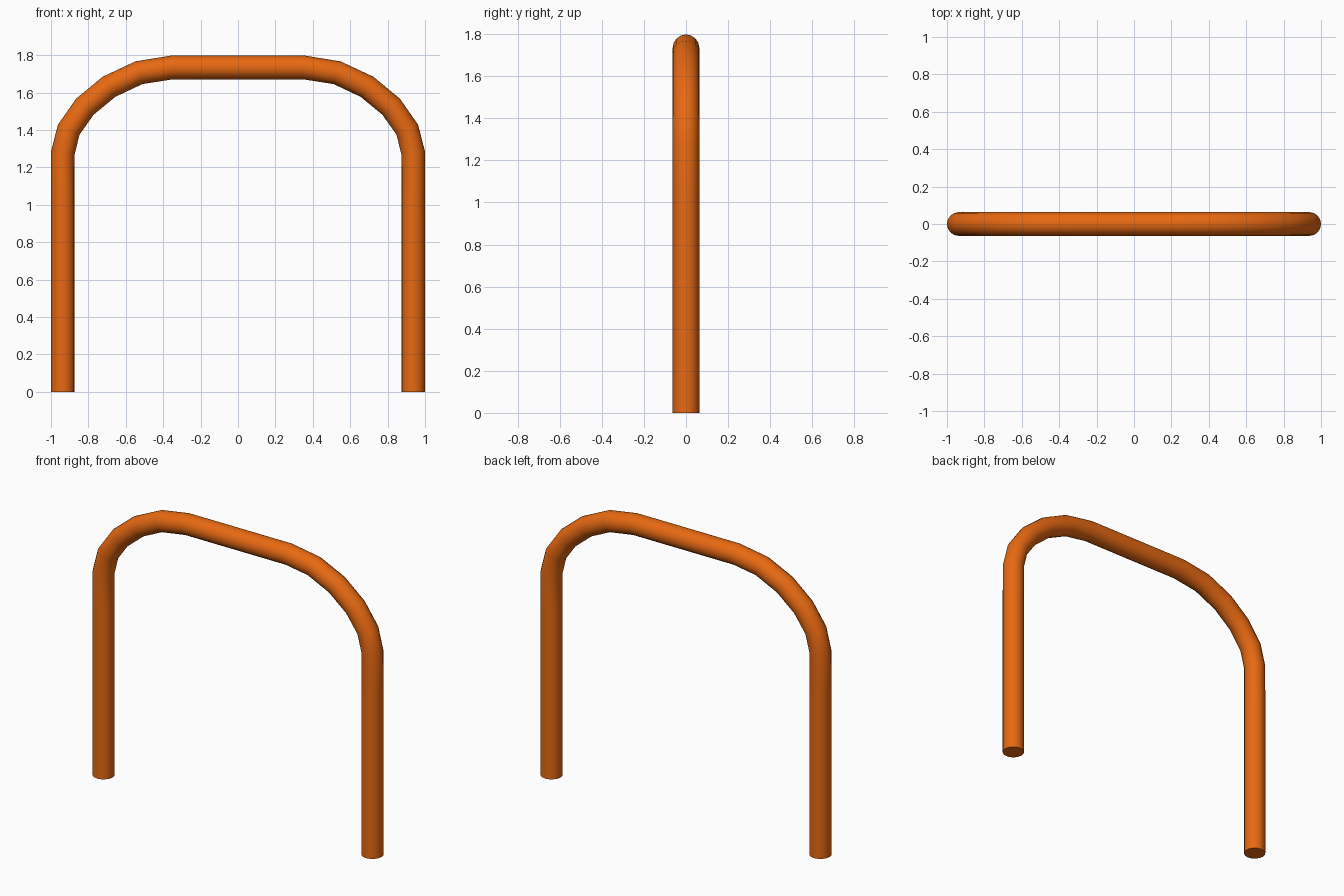
import bpy
import math

if "Cube" in bpy.data.objects:
    bpy.data.objects.remove(bpy.data.objects["Cube"])

RADIUS = 0.0635
LEG_X, TOP_Z = 0.9365, 1.7345
BEND_X, BEND_Z = 0.353, 1.278      # where the bends meet the top bar and the legs
LEG_PULL, TOP_PULL = 0.20, 0.303   # bend handle lengths

# Orange paint
paint = bpy.data.materials.new("orange_paint")
paint.diffuse_color = (0.8, 0.14, 0.006, 1)
paint.use_nodes = True
paint.node_tree.nodes["Principled BSDF"].inputs["Base Color"].default_value = paint.diffuse_color

# Path of one half: position, handle towards the foot, handle towards the top
half = [
    ((-LEG_X, 0), (-LEG_X, -0.1), (-LEG_X, 0.4)),
    ((-LEG_X, BEND_Z), (-LEG_X, BEND_Z - 0.4), (-LEG_X, BEND_Z + LEG_PULL)),
    ((-BEND_X, TOP_Z), (-BEND_X - TOP_PULL, TOP_Z), (-BEND_X + 0.2, TOP_Z)),
]


def flip(p):
    return (-p[0], p[1])


# Mirror the half to complete the hoop
path = half + [(flip(c), flip(b), flip(a)) for c, a, b in reversed(half)]

# Bent tube with closed feet
curve = bpy.data.curves.new("hoop_rail", 'CURVE')
curve.dimensions = '3D'
curve.resolution_u = 5
curve.bevel_depth = RADIUS
curve.bevel_resolution = 6
curve.use_fill_caps = True
spline = curve.splines.new('BEZIER')
spline.bezier_points.add(len(path) - 1)
for point, (co, left, right) in zip(spline.bezier_points, path):
    point.handle_left_type = point.handle_right_type = 'FREE'
    point.co = (co[0], 0, co[1])
    point.handle_left = (left[0], 0, left[1])
    point.handle_right = (right[0], 0, right[1])

rail = bpy.data.objects.new("hoop_rail", curve)
bpy.context.collection.objects.link(rail)
curve.materials.append(paint)

# Turn into a mesh and shade smooth with sharp feet
bpy.context.view_layer.objects.active = rail
rail.select_set(True)
bpy.ops.object.convert(target='MESH')
bpy.ops.object.shade_smooth_by_angle(angle=math.radians(40))
